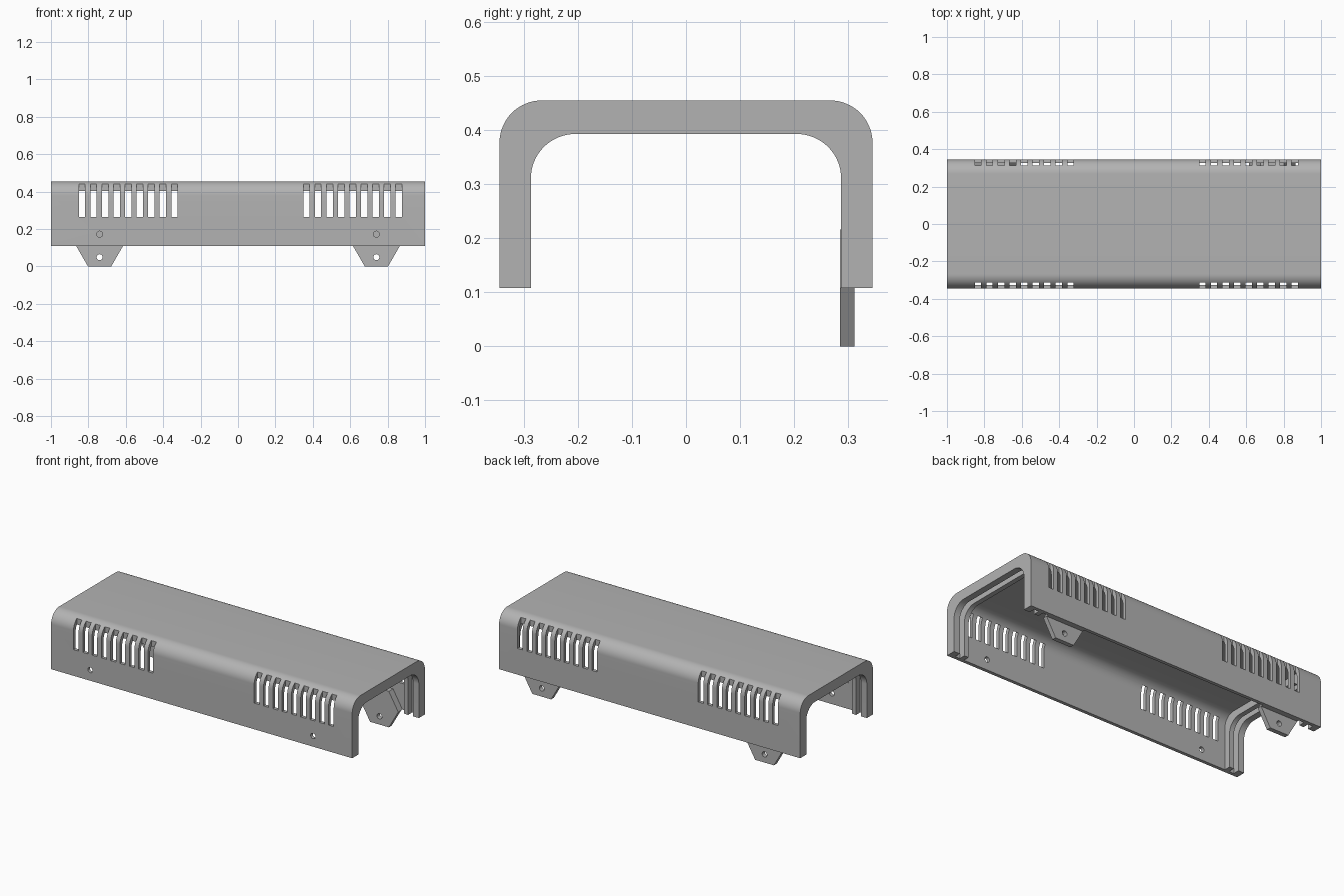
import bpy, bmesh
from math import pi, sin, cos
from mathutils import Matrix, Vector

if "Cube" in bpy.data.objects:
    bpy.data.objects.remove(bpy.data.objects["Cube"], do_unlink=True)

BASE, TOP, HALF_W = 0.108, 0.455, 0.345

plastic = bpy.data.materials.new("grey plastic")
plastic.use_nodes = True
plastic.diffuse_color = (0.45, 0.45, 0.45, 1)
plastic.node_tree.nodes["Principled BSDF"].inputs["Base Color"].default_value = (0.45, 0.45, 0.45, 1)


def finish(bm, name):
    bmesh.ops.recalc_face_normals(bm, faces=bm.faces)
    mesh = bpy.data.meshes.new(name)
    bm.to_mesh(mesh)
    bm.free()
    mesh.materials.append(plastic)
    obj = bpy.data.objects.new(name, mesh)
    bpy.context.collection.objects.link(obj)
    return obj


def arch(name, x0, x1, half_w, bottom, top, radius, steps=16):
    """Solid bar along x whose section is a rectangle with rounded top corners."""
    outline = [(half_w, bottom)]
    for side, start in ((1, 0), (-1, pi / 2)):
        for i in range(steps + 1):
            a = start + pi / 2 * i / steps
            outline.append((side * (half_w - radius) + radius * cos(a),
                            top - radius + radius * sin(a)))
    outline.append((-half_w, bottom))
    bm = bmesh.new()
    face = bm.faces.new([bm.verts.new((x0, y, z)) for y, z in outline])
    ext = bmesh.ops.extrude_face_region(bm, geom=[face])
    verts = [v for v in ext["geom"] if isinstance(v, bmesh.types.BMVert)]
    bmesh.ops.translate(bm, verts=verts, vec=(x1 - x0, 0, 0))
    return finish(bm, name)


def add_box(bm, lo, hi):
    lo, hi = Vector(lo), Vector(hi)
    size = hi - lo
    bmesh.ops.create_cube(bm, size=1, matrix=Matrix.Translation((lo + hi) / 2)
                          @ Matrix.Diagonal((*size, 1)))


def add_cylinder(bm, x, y, z, radius, depth, sides=24):
    """Cylinder or prism lying along y."""
    bmesh.ops.create_cone(bm, cap_ends=True, segments=sides, radius1=radius, radius2=radius,
                          depth=depth, matrix=Matrix.Translation((x, y, z))
                          @ Matrix.Rotation(pi / 2, 4, 'X'))


def cut(obj, cutter):
    mod = obj.modifiers.new("cut", 'BOOLEAN')
    mod.operation, mod.solver, mod.object = 'DIFFERENCE', 'EXACT', cutter
    bpy.context.view_layer.update()
    result = bpy.data.meshes.new_from_object(obj.evaluated_get(bpy.context.evaluated_depsgraph_get()))
    obj.modifiers.clear()
    obj.data = result
    bpy.data.objects.remove(cutter, do_unlink=True)


def smooth(obj):
    bpy.ops.object.select_all(action='DESELECT')
    obj.select_set(True)
    bpy.context.view_layer.objects.active = obj
    bpy.ops.object.shade_smooth_by_angle(angle=0.5)


# Cover: rounded bar, hollowed to thin walls with thicker end ribs
cover = arch("cover", -1, 1, HALF_W, BASE, TOP, 0.078)
cut(cover, arch("opening", -1.1, 1.1, 0.287, 0, 0.393, 0.082))
cut(cover, arch("cavity", -0.9, 0.9, 0.325, 0, 0.435, 0.07))

# Panel grooves between the end lips and the inner ribs
for x in (-0.945, 0.945):
    cut(cover, arch("groove", x - 0.016, x + 0.016, 0.325, 0, 0.435, 0.07))

# Ventilation slots in both long walls
bm = bmesh.new()
for start in (-0.851, 0.349):
    for i in range(9):
        x = start + i * 0.0618
        for y0, y1 in ((-0.4, -0.313), (0.313, 0.4)):
            add_box(bm, (x, y0, 0.265), (x + 0.034, y1, 0.5))
cut(cover, finish(bm, "slots"))

# Screw holes in the front wall
bm = bmesh.new()
for x in (-0.74, 0.74):
    add_cylinder(bm, x, -0.33, 0.172, 0.016, 0.1)
cut(cover, finish(bm, "screw_holes"))
smooth(cover)

# Hexagonal fixing tabs inside the back wall, lower half stepped clear of it
for name, x in (("right_tab", -0.74), ("left_tab", 0.74)):
    bm = bmesh.new()
    add_cylinder(bm, x, 0.307, BASE, 0.1247, 0.044, 6)
    # Turn the prism so a flat side faces down
    bmesh.ops.rotate(bm, verts=bm.verts, cent=(x, 0, BASE), matrix=Matrix.Rotation(pi / 6, 3, 'Y'))
    tab = finish(bm, name)
    bm = bmesh.new()
    add_box(bm, (x - 0.2, 0.312, -0.1), (x + 0.2, 0.4, BASE))
    cut(tab, finish(bm, "step"))
    bm = bmesh.new()
    add_cylinder(bm, x, 0.3, 0.049, 0.016, 0.2)
    cut(tab, finish(bm, "tab_hole"))
    smooth(tab)
